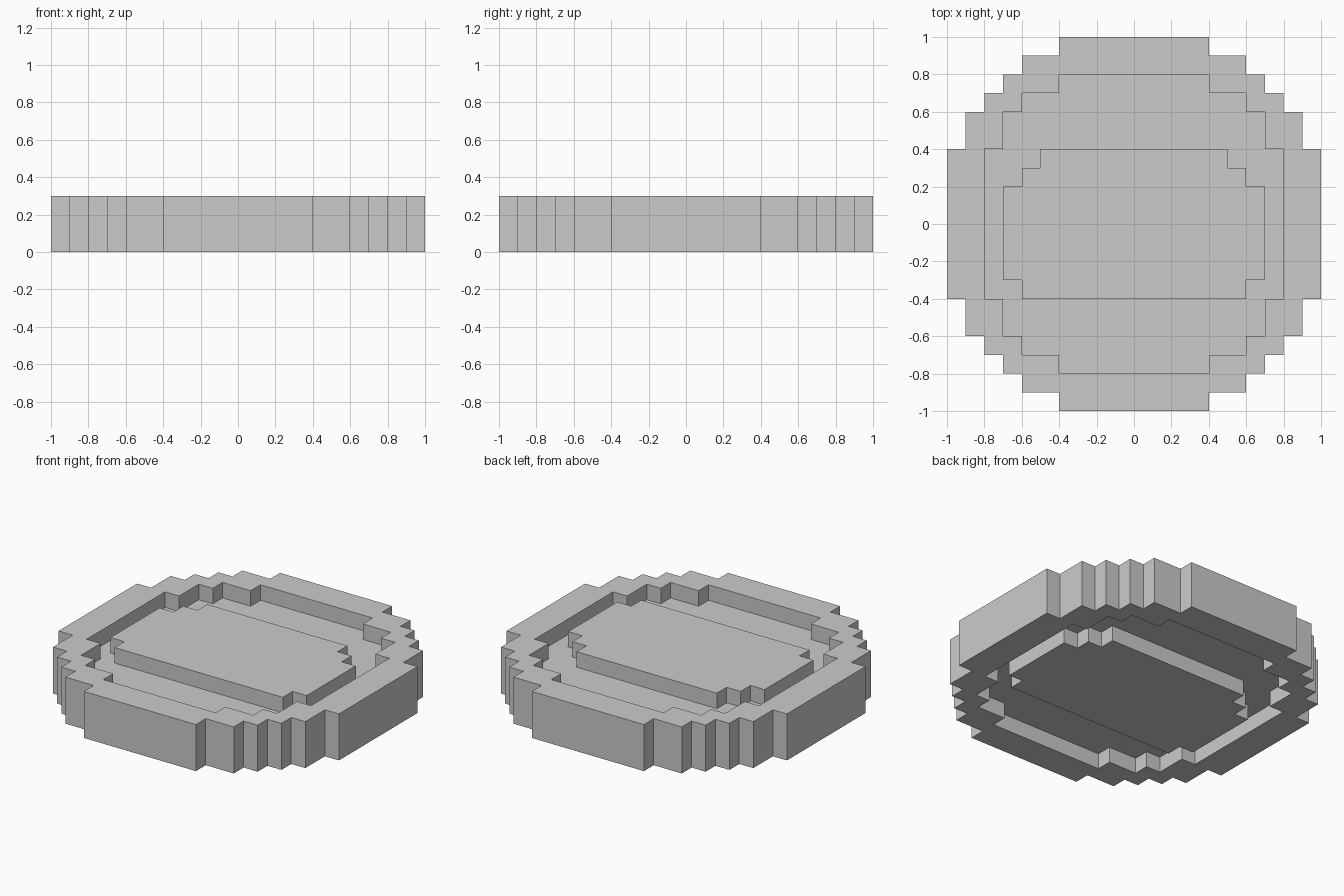
import bpy

if "Cube" in bpy.data.objects:
    bpy.data.objects.remove(bpy.data.objects["Cube"])


def stairs(steps):
    """Corner points of a staircase given its outer (x, y) corners."""
    pts = [steps[0]]
    for (x, _), (nx, ny) in zip(steps, steps[1:]):
        pts += [(x, ny), (nx, ny)]
    return pts


def outline(top, bottom=None):
    """Closed outline from right-hand stairs, mirrored across x = 0."""
    lower = [(x, -y) for x, y in stairs(bottom or top)]
    right = stairs(top) + lower[::-1]
    return right + [(-x, y) for x, y in reversed(right)]


def slab(name, outlines, z0, z1):
    """Extrude a filled profile; a second outline becomes a hole."""
    curve = bpy.data.curves.new(name + "_profile", 'CURVE')
    curve.dimensions = '2D'
    curve.fill_mode = 'BOTH'
    curve.extrude = (z1 - z0) / 2
    for pts in outlines:
        spline = curve.splines.new('POLY')
        spline.points.add(len(pts) - 1)
        for p, (x, y) in zip(spline.points, pts):
            p.co = (x, y, 0, 1)
        spline.use_cyclic_u = True
    obj = bpy.data.objects.new(name, curve)
    bpy.context.collection.objects.link(obj)
    obj.location.z = (z0 + z1) / 2
    bpy.ops.object.select_all(action='DESELECT')
    obj.select_set(True)
    bpy.context.view_layer.objects.active = obj
    bpy.ops.object.convert(target='MESH')
    for poly in bpy.context.object.data.polygons:
        poly.use_smooth = False


outer = outline([(.4, 1), (.6, .9), (.7, .8), (.8, .7), (.9, .6), (1, .4)])
inner = outline([(.4, .8), (.6, .7), (.7, .6), (.8, .4)])
emblem = outline([(.5, .4), (.6, .3), (.7, .2)], [(.6, .4), (.7, .3)])

# Stepped rim, recessed disc, and the raised panel showing on both faces
slab("rim", [outer, inner], 0, 0.3)
slab("disc", [inner], 0.1, 0.2)
slab("raised_panel", [emblem], 0, 0.3)
